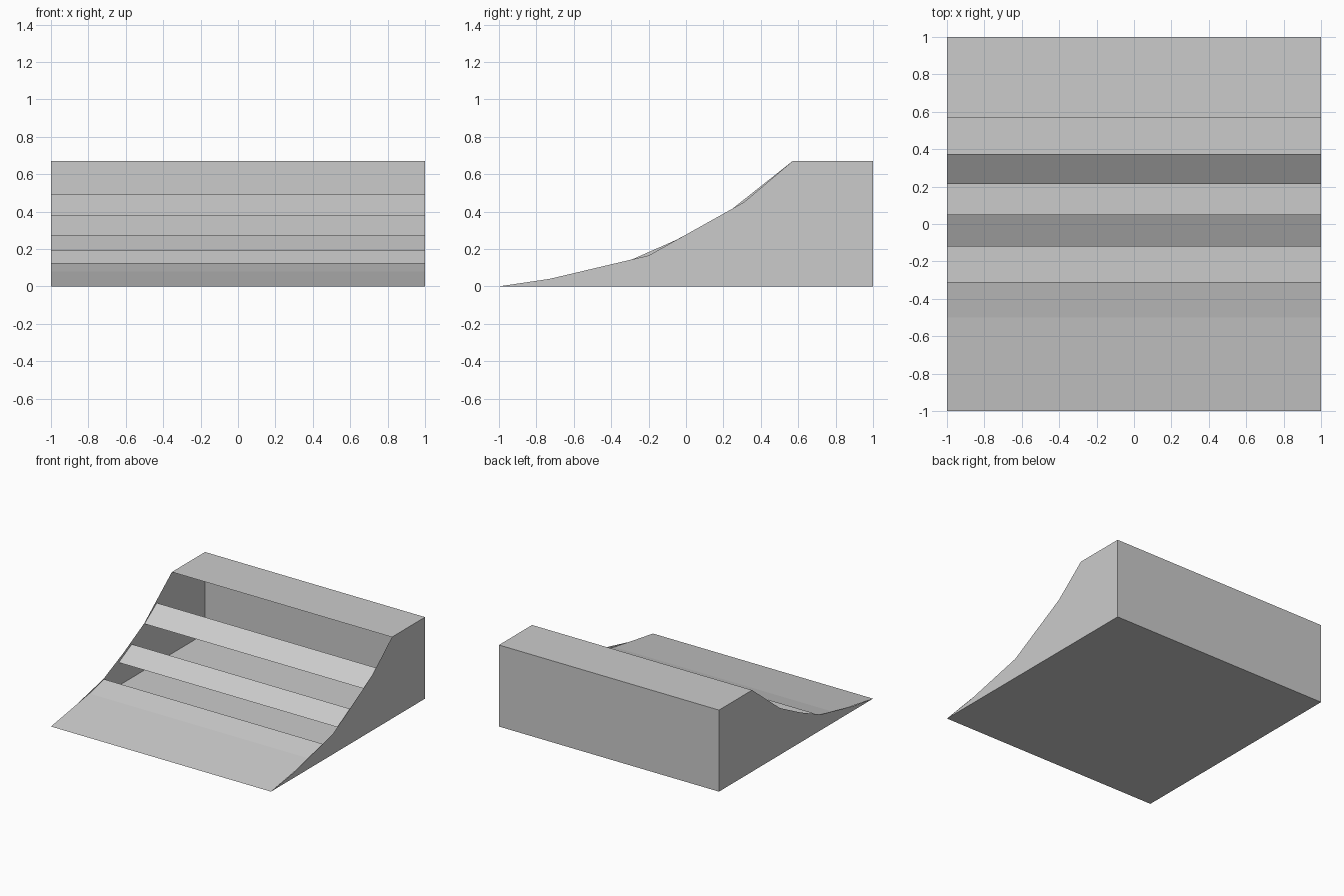
import bpy
import bmesh

cube = bpy.data.objects.get("Cube")
if cube:
    bpy.data.objects.remove(cube, do_unlink=True)

TOP, LIP, BACK = 0.67, 0.57, 1.0

grey = bpy.data.materials.new("plain grey")
grey.use_nodes = True
colour = (0.6, 0.6, 0.6, 1)
grey.diffuse_color = colour
grey.node_tree.nodes["Principled BSDF"].inputs["Base Color"].default_value = colour


def finish(name, bm):
    mesh = bpy.data.meshes.new(name)
    bm.to_mesh(mesh)
    bm.free()
    mesh.materials.append(grey)
    obj = bpy.data.objects.new(name, mesh)
    bpy.context.collection.objects.link(obj)
    return obj


def sheet(name, path):
    """Sweep a (y, z) path across the full width as a thin sheet."""
    bm = bmesh.new()
    rows = [[bm.verts.new((x, y, z)) for x in (-1, 1)] for y, z in path]
    for a, b in zip(rows, rows[1:]):
        bm.faces.new((a[0], a[1], b[1], b[0]))
    return finish(name, bm)


def side(name, x, curve):
    """Side panel: the ramp curve closed along the back and base."""
    outline = curve + [(LIP, TOP), (BACK, TOP), (BACK, 0)]
    bm = bmesh.new()
    face = bm.faces.new([bm.verts.new((x, y, z)) for y, z in outline])
    face.normal_update()
    if face.normal.x * x < 0:
        face.normal_flip()
    bmesh.ops.triangulate(bm, faces=[face])
    return finish(name, bm)


# Side panels, each with its own faceted ramp curve
toe = [(-1, 0), (-0.73, 0.04)]
side("left_side", 1, toe + [(-0.2, 0.165), (0.31, 0.45)])
side("right_side", -1, toe + [(-0.32, 0.13), (-0.06, 0.245), (0.21, 0.385)])

# Ramp boards with open gaps between them
sheet("front_board", [(-1, 0), (-0.5, 0.08), (-0.31, 0.125)])
sheet("middle_board", [(-0.12, 0.19), (0.05, 0.275)])
sheet("upper_board", [(0.215, 0.38), (0.375, 0.49)])

# Platform, back wall and floor of the hollow body
sheet("platform", [(LIP, TOP), (BACK, TOP)])
sheet("back_wall", [(BACK, TOP), (BACK, 0)])
sheet("floor", [(BACK, 0), (-1, 0)])
